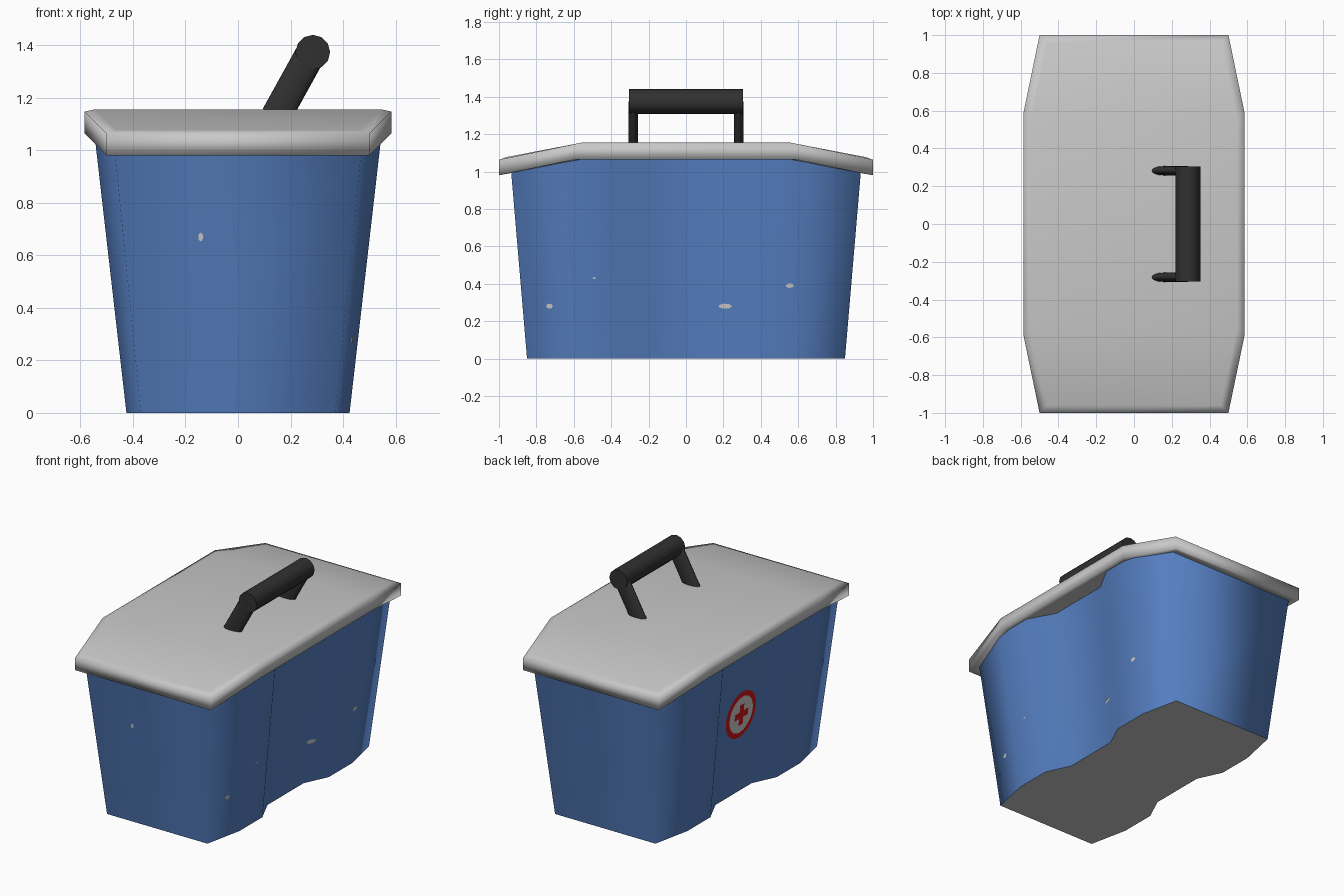
import bpy, bmesh, math
from mathutils import Vector

if "Cube" in bpy.data.objects:
    bpy.data.objects.remove(bpy.data.objects["Cube"])


def mat(name, rgb):
    m = bpy.data.materials.new(name)
    m.diffuse_color = (*rgb, 1)
    m.use_nodes = True
    m.node_tree.nodes["Principled BSDF"].inputs["Base Color"].default_value = m.diffuse_color
    return m


BLUE = mat("blue_plastic", (0.09, 0.21, 0.53))
GREY = mat("light_grey", (0.58, 0.58, 0.58))
BLACK = mat("dark_handle", (0.03, 0.03, 0.03))
RED = mat("red_paint", (0.6, 0.008, 0.008))


def finish(name, bm, *mats):
    me = bpy.data.meshes.new(name)
    bm.to_mesh(me)
    bm.free()
    for m in mats:
        me.materials.append(m)
    ob = bpy.data.objects.new(name, me)
    bpy.context.collection.objects.link(ob)
    return ob


def stack(rings):
    """Solid from stacked rings; each ring is its right side (by rising y), mirrored to the left."""
    bm = bmesh.new()
    n = len(rings[0])
    loops = []
    for r in rings:
        right = [bm.verts.new(p) for p in r]
        left = [bm.verts.new((-x, y, z)) for x, y, z in r]
        loops.append(right + left[::-1])
    for a, b in zip(loops, loops[1:]):
        for i in range(2 * n):
            j = (i + 1) % (2 * n)
            bm.faces.new((a[i], a[j], b[j], b[i]))
    caps = []
    for lp in (loops[0], loops[-1]):
        for i in range(n - 1):
            caps.append(bm.faces.new((lp[i], lp[i + 1], lp[-2 - i], lp[-1 - i])))
    for f in bm.faces:
        f.smooth = True
    bmesh.ops.recalc_face_normals(bm, faces=bm.faces[:])
    return bm, caps


def lid_drop(y):
    return max(0, abs(y) - 0.58) / 0.42 * 0.087


# Body: tapered tub with a shallow recess down each long side
SIDE = [(0.37, -0.85), (0.425, -0.59), (0.425, -0.35), (0.35, -0.19),
        (0.35, 0.19), (0.425, 0.35), (0.425, 0.59), (0.37, 0.85)]


def sx(z):
    return 1 + 0.27 * z


def sy(z):
    return 1 + 0.1 * z


bottom = [(x, y, 0) for x, y in SIDE]
top = []
for x, y in SIDE:
    z = 1.085 - lid_drop(y * 1.1)
    top.append((x * sx(z), y * sy(z), z))
bm, caps = stack([bottom, top])
for f in caps:
    f.smooth = False
    f.material_index = 1
finish("tub_body", bm, BLUE, GREY)

# Lid: bent slab with a softened rim
EDGE = [(0.5, -1), (0.585, -0.59), (0.585, 0.59), (0.5, 1)]


def lid_ring(inset, z):
    pts = []
    for x, y in EDGE:
        yy = y - math.copysign(inset, y)
        pts.append((x - inset, yy, z - lid_drop(yy)))
    return pts


bm, caps = stack([lid_ring(0.04, 1.066), lid_ring(0, 1.067),
                  lid_ring(0, 1.15), lid_ring(0.04, 1.156)])
finish("lid", bm, GREY)


# Handle: round grip and two flattened, slanted legs
def rod(name, a, b, r, flat=1.0, sides=12):
    a, b = Vector(a), Vector(b)
    d = (b - a).normalized()
    u = Vector((0, 1, 0)) if abs(d.y) < 0.9 else Vector((1, 0, 0))
    w = d.cross(u)
    bm = bmesh.new()
    rings = []
    for c in (a, b):
        rings.append([bm.verts.new(c + u * r * flat * math.cos(t) + w * r * math.sin(t))
                      for t in (2 * math.pi * i / sides for i in range(sides))])
    for i in range(sides):
        j = (i + 1) % sides
        f = bm.faces.new((rings[0][i], rings[0][j], rings[1][j], rings[1][i]))
        f.smooth = True
    for r_ in rings:
        bm.faces.new(r_)
    bmesh.ops.recalc_face_normals(bm, faces=bm.faces[:])
    return finish(name, bm, BLACK)


rod("handle_grip", (0.285, -0.305, 1.374), (0.285, 0.305, 1.374), 0.066)
for s, label in ((-1, "front"), (1, "back")):
    rod("handle_leg_" + label, (0.145, s * 0.282, 1.13), (0.28, s * 0.282, 1.374), 0.058, 0.42)


# Painted plates that follow the walls
def wall_x(y, z):
    y0 = y / sy(z)
    for (xa, ya), (xb, yb) in zip(SIDE, SIDE[1:]):
        if ya <= y0 <= yb:
            return (xa + (xb - xa) * (y0 - ya) / (yb - ya)) * sx(z)
    return SIDE[0][0] * sx(z)


def side_plate(name, polys, side, m, lift):
    bm = bmesh.new()
    for poly in polys:
        f = bm.faces.new([bm.verts.new((side * (wall_x(y, z) + lift), y, z)) for y, z in poly])
        f.normal_update()
        if f.normal.x * side < 0:
            f.normal_flip()
    return finish(name, bm, m)


def ellipse(cy, cz, ry, rz, n):
    return [(cy + ry * math.cos(2 * math.pi * i / n), cz + rz * math.sin(2 * math.pi * i / n))
            for i in range(n)]


# Round badge on the left side: red ring, pale disc, red cross
CZ = 0.545
side_plate("badge_ring", [ellipse(0, CZ, 0.157, 0.157, 32)], -1, RED, 0.003)
side_plate("badge_disc", [ellipse(0, CZ, 0.122, 0.122, 32)], -1, GREY, 0.005)


def rect(hy, hz):
    return [(-hy, CZ - hz), (hy, CZ - hz), (hy, CZ + hz), (-hy, CZ + hz)]


side_plate("badge_cross", [rect(0.022, 0.07), rect(0.07, 0.022)], -1, RED, 0.007)

# Paint chips on the right side and front
for i, (y, z, ry, rz) in enumerate([(-0.73, 0.28, 0.018, 0.014), (0.21, 0.28, 0.036, 0.014),
                                    (0.555, 0.39, 0.022, 0.013), (-0.49, 0.43, 0.01, 0.005)]):
    side_plate(f"paint_chip_{i + 1}", [ellipse(y, z, ry, rz, 7)], 1, GREY, 0.004)
bm = bmesh.new()
bm.faces.new([bm.verts.new((x, -0.85 * sy(z) - 0.004, z))
              for x, z in ellipse(-0.142, 0.67, 0.01, 0.017, 7)])
finish("paint_chip_front", bm, GREY)
